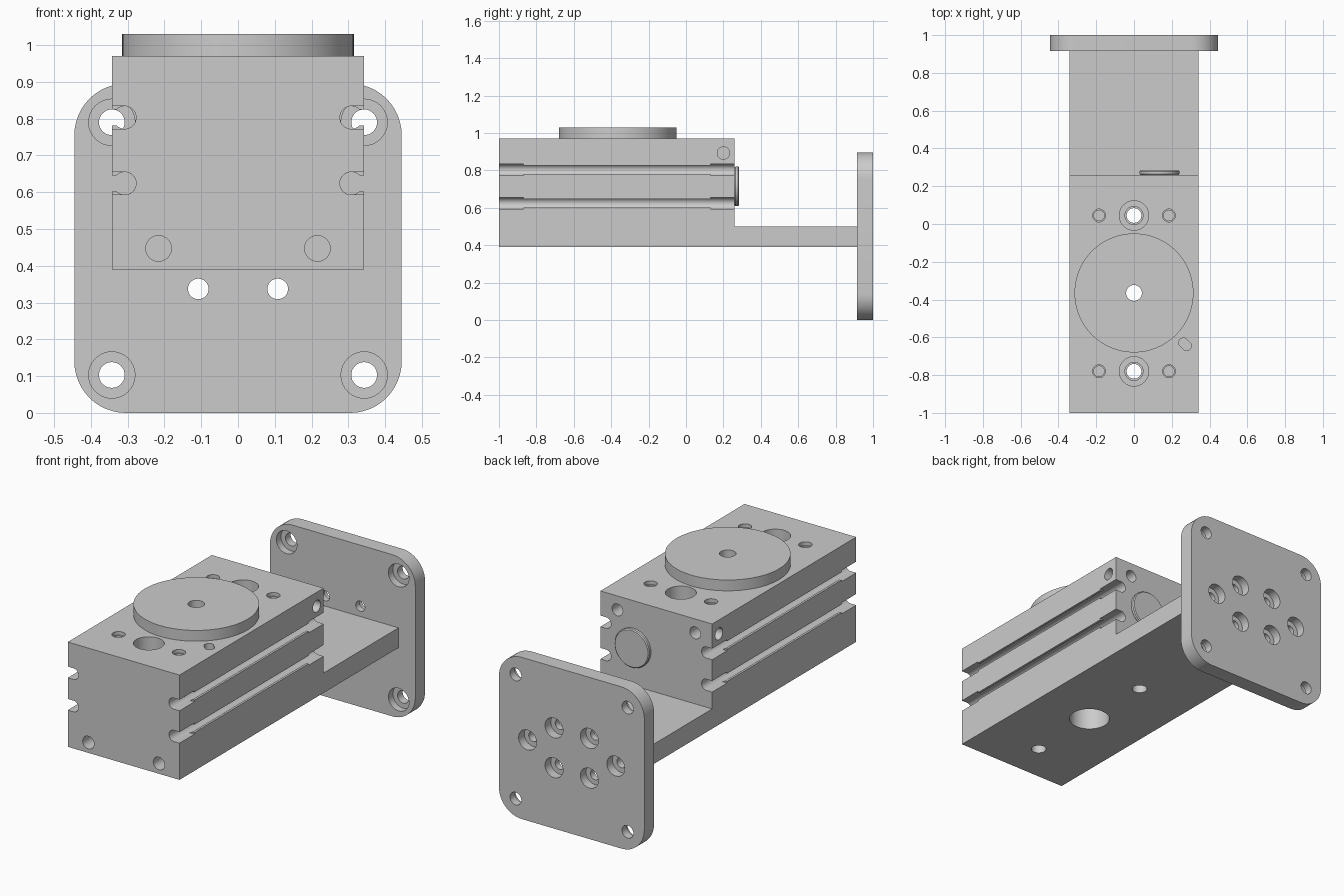
import bpy, bmesh, math
from mathutils import Matrix, Vector

if "Cube" in bpy.data.objects:
    bpy.data.objects.remove(bpy.data.objects["Cube"])


def make(name, bm):
    bmesh.ops.recalc_face_normals(bm, faces=bm.faces)
    me = bpy.data.meshes.new(name)
    bm.to_mesh(me)
    bm.free()
    ob = bpy.data.objects.new(name, me)
    bpy.context.scene.collection.objects.link(ob)
    return ob


def box(name, x, y, z):
    """Box from (min, max) ranges."""
    bm = bmesh.new()
    bmesh.ops.create_cube(bm, size=1)
    for v in bm.verts:
        v.co = Vector([(a + b) / 2 + c * (b - a) for (a, b), c in zip((x, y, z), v.co)])
    return make(name, bm)


def prism(name, pts, y0, y1):
    """Extrude an (x, z) outline along y."""
    bm = bmesh.new()
    f = bm.faces.new([bm.verts.new((x, y0, z)) for x, z in pts])
    new = bmesh.ops.extrude_face_region(bm, geom=[f])["geom"]
    bmesh.ops.translate(bm, vec=(0, y1 - y0, 0),
                        verts=[g for g in new if isinstance(g, bmesh.types.BMVert)])
    return make(name, bm)


def cyl(name, a, b, r, n=32):
    """Cylinder between two points."""
    a, b = Vector(a), Vector(b)
    bm = bmesh.new()
    rot = (b - a).to_track_quat('Z', 'Y').to_matrix().to_4x4()
    bmesh.ops.create_cone(bm, cap_ends=True, segments=n, radius1=r, radius2=r,
                          depth=(b - a).length, matrix=Matrix.Translation((a + b) / 2) @ rot)
    return make(name, bm)


def cut(ob, cutter):
    m = ob.modifiers.new("cut", 'BOOLEAN')
    m.operation, m.object, m.solver = 'DIFFERENCE', cutter, 'EXACT'
    bpy.context.view_layer.update()
    dg = bpy.context.evaluated_depsgraph_get()
    me = bpy.data.meshes.new_from_object(ob.evaluated_get(dg))
    ob.modifiers.clear()
    ob.data = me
    bpy.data.objects.remove(cutter)


def hole(ob, a, b, r, n=32):
    cut(ob, cyl("cutter", a, b, r, n))


def slot(ob, s, z, half, y0, y1):
    """Side sensor groove: round bottom with a neck of the given half height."""
    r, cx = 0.031, 0.308
    a = math.asin(half / r)
    pts = [(s * 0.4, z + half)]
    for i in range(21):
        t = a + (2 * math.pi - 2 * a) * i / 20
        pts.append((s * (cx + r * math.cos(t)), z + r * math.sin(t)))
    pts.append((s * 0.4, z - half))
    cut(ob, prism("cutter", pts, y0, y1))


W, Z0, Z1 = 0.342, 0.39, 0.97
YF, YR, YE = -0.87, 0.13, 0.26

# body in three sections plus the mounting arm
front_cap = box("front_cap", (-W, W), (-1, YF), (Z0, Z1))
body = box("main_body", (-W, W), (YF, YR), (Z0, Z1))
rear_cap = box("rear_cap", (-W, W), (YR, YE), (Z0, Z1))
arm = box("mounting_arm", (-W, W), (YE, 0.915), (Z0, 0.5))

# side grooves, narrow in the middle and wide at the caps
for s in (-1, 1):
    for z in (0.803, 0.624):
        slot(body, s, z, 0.022, -0.9, 0.2)
        slot(front_cap, s, z, 0.0309, -1.1, -0.8)
        slot(rear_cap, s, z, 0.0309, 0.1, 0.3)

# counterbored through holes and tapped holes on top
for y in (0.045, -0.78):
    hole(body, (0, y, 0.75), (0, y, 1.1), 0.078)
    hole(body, (0, y, 0.6), (0, y, 0.9), 0.048)
    hole(body, (0, y, 0.3), (0, y, 0.8), 0.039)
    for s in (-1, 1):
        hole(body, (s * 0.185, y, 0.83), (s * 0.185, y, 1.1), 0.028, 24)
        hole(body, (s * 0.185, y, 0.95), (s * 0.185, y, 1.1), 0.034, 24)

# centre bore, wide from below
hole(body, (0, -0.365, 0.3), (0, -0.365, 1.1), 0.042)
hole(body, (0, -0.365, 0.3), (0, -0.365, 0.6), 0.105, 48)

# oblong locating slot beside the table
bm = bmesh.new()
bmesh.ops.create_cone(bm, cap_ends=True, segments=24, radius1=0.025, radius2=0.025, depth=0.2)
for v in bm.verts:
    v.co.x += math.copysign(0.012, v.co.x)
bmesh.ops.transform(bm, verts=bm.verts, matrix=Matrix.Translation((0.27, -0.637, 1.0))
                    @ Matrix.Rotation(-math.pi / 4, 4, 'Z'))
cut(body, make("cutter", bm))

# front holes, rear ports and side ports
for s in (-1, 1):
    hole(front_cap, (s * 0.216, -1.1, 0.447), (s * 0.216, -0.89, 0.447), 0.035)
    hole(rear_cap, (s * 0.238, 0.18, 0.893), (s * 0.238, 0.35, 0.893), 0.033)
    hole(rear_cap, (s * 0.28, 0.2, 0.893), (s * 0.45, 0.2, 0.893), 0.033)

# rotary table
table = cyl("rotary_table", (0, -0.365, Z1), (0, -0.365, 1.03), 0.315, 96)
hole(table, (0, -0.365, 0.9), (0, -0.365, 1.1), 0.042)

# round rear cover with a small bevel
cover = cyl("rear_cover", (0.135, YE, 0.715), (0.135, 0.284, 0.715), 0.106, 64)
bev = cover.modifiers.new("bevel", 'BEVEL')
bev.width, bev.segments = 0.005, 1

# rounded end plate
pw, pz, r = 0.445, 0.895, 0.14
pts = []
for k, (cx, cz) in enumerate([(pw - r, pz - r), (r - pw, pz - r), (r - pw, r), (pw - r, r)]):
    for i in range(13):
        t = math.pi / 2 * (k + i / 12)
        pts.append((cx + r * math.cos(t), cz + r * math.sin(t)))
plate = prism("end_plate", pts, 0.915, 1.0)

# corner holes, counterbored from the front
for x in (-0.343, 0.343):
    for z in (0.103, 0.79):
        hole(plate, (x, 0.8, z), (x, 1.1, z), 0.035)
        hole(plate, (x, 0.8, z), (x, 0.955, z), 0.063)

# six screw holes, counterbored from the back
for s in (-1, 1):
    for x, z in ((0.108, 0.337), (0.108, 0.557), (0.27, 0.447)):
        hole(plate, (s * x, 0.8, z), (s * x, 1.1, z), 0.028)
        hole(plate, (s * x, 0.95, z), (s * x, 1.1, z), 0.055)
    hole(arm, (s * 0.27, 0.75, 0.447), (s * 0.27, 1.0, 0.447), 0.028)

# smooth curved walls, keep edges sharp
for ob in list(bpy.context.scene.objects):
    bpy.ops.object.select_all(action='DESELECT')
    ob.select_set(True)
    bpy.context.view_layer.objects.active = ob
    bpy.ops.object.shade_smooth_by_angle(angle=math.radians(30))
